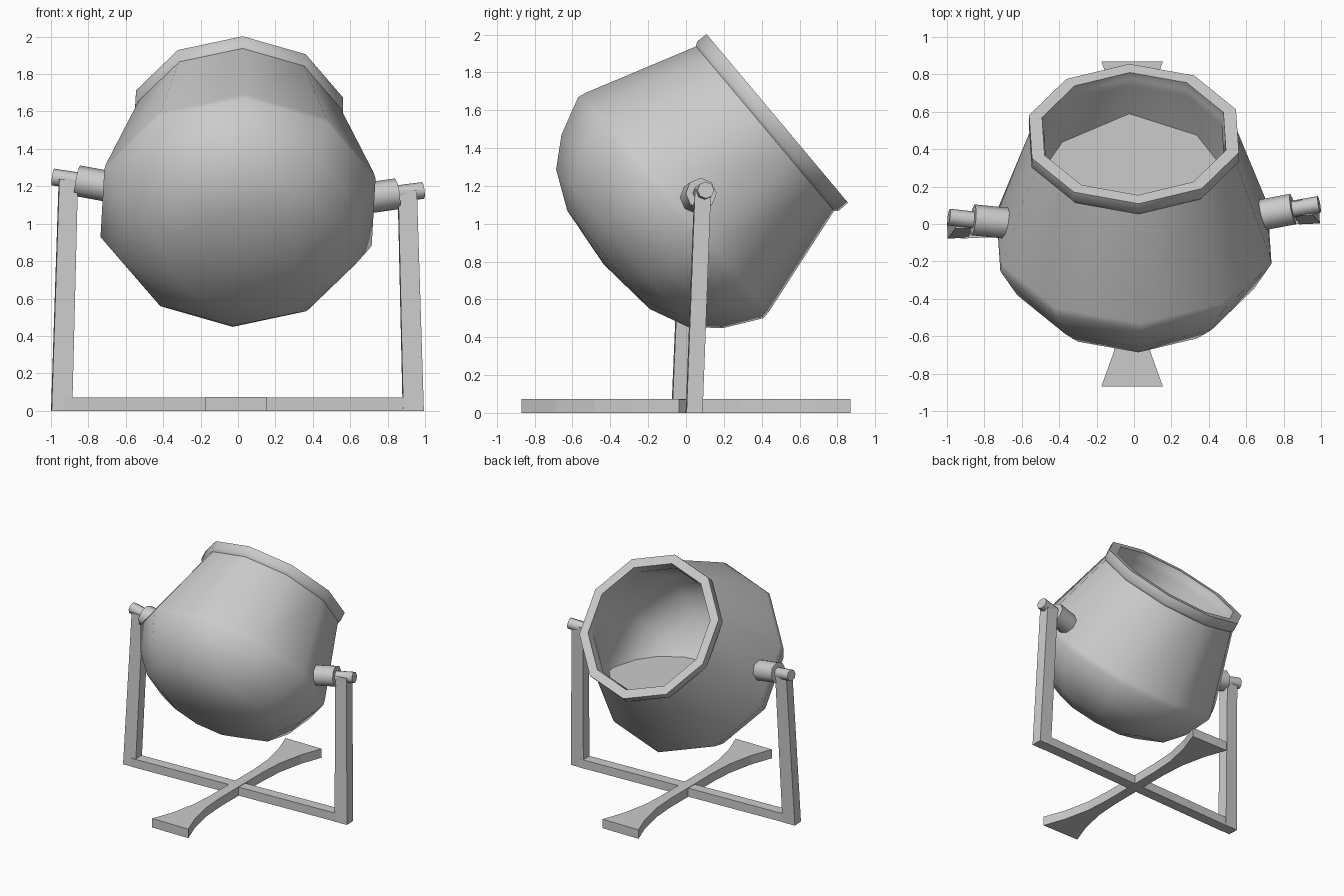
import bpy, bmesh, math
from mathutils import Matrix, Vector

if "Cube" in bpy.data.objects:
    bpy.data.objects.remove(bpy.data.objects["Cube"])

TWIST = math.radians(2.5)


def finish(name, bm, smooth=None):
    bmesh.ops.recalc_face_normals(bm, faces=bm.faces[:])
    me = bpy.data.meshes.new(name)
    bm.to_mesh(me)
    bm.free()
    ob = bpy.data.objects.new(name, me)
    bpy.context.collection.objects.link(ob)
    if smooth:
        bpy.ops.object.select_all(action='DESELECT')
        bpy.context.view_layer.objects.active = ob
        ob.select_set(True)
        bpy.ops.object.shade_smooth_by_angle(angle=math.radians(smooth))
    return ob


def lathe(profile, sides, matrix):
    """Spin (radius, height) points around local z; first vertex column at -y."""
    bm = bmesh.new()
    vs = [bm.verts.new((0, -r, h)) for r, h in profile]
    es = [bm.edges.new(p) for p in zip(vs, vs[1:])]
    bmesh.ops.spin(bm, geom=vs + es, cent=(0, 0, 0), axis=(0, 0, 1),
                   angle=2 * math.pi, steps=sides, use_duplicate=False)
    bmesh.ops.remove_doubles(bm, verts=bm.verts[:], dist=0.0005)
    bm.transform(matrix)
    return bm


def rod(name, p, q, radius, sides=8):
    p, q = Vector(p), Vector(q)
    d = q - p
    bm = bmesh.new()
    m = Matrix.Translation((p + q) / 2) @ d.to_track_quat('Z', 'Y').to_matrix().to_4x4()
    bmesh.ops.create_cone(bm, cap_ends=True, segments=sides, radius1=radius,
                          radius2=radius, depth=d.length, matrix=m)
    return finish(name, bm, 50)


def loft(name, bottom, top):
    """Prism between two matching outlines."""
    bm = bmesh.new()
    b = [bm.verts.new(v) for v in bottom]
    t = [bm.verts.new(v) for v in top]
    bm.faces.new(b)
    bm.faces.new(t)
    n = len(b)
    for i in range(n):
        bm.faces.new((b[i], b[(i + 1) % n], t[(i + 1) % n], t[i]))
    return finish(name, bm)


def rect(c, sx, sy):
    rot = Matrix.Rotation(TWIST, 3, 'Z')
    return [Vector(c) + rot @ Vector((x * sx / 2, y * sy / 2, 0))
            for x, y in ((-1, -1), (1, -1), (1, 1), (-1, 1))]


# Tilted ten-sided pot: outer shell, lip and inner shell
outer = [(0, -.465), (.34, -.43), (.545, -.335), (.667, -.196), (.763, 0),
         (.755, .045), (.568, .65), (.584, .67), (.582, .734)]
inner = [(.51, .734), (.51, .69), (.50, .65), (.69, .03), (.60, -.18),
         (.49, -.29), (.31, -.37), (0, -.40)]
pot_m = (Matrix.Translation((0, -.08, 1.085))
         @ Matrix.Rotation(math.radians(-50), 4, 'X')
         @ Matrix.Rotation(TWIST, 4, 'Z'))
finish("pot", lathe(outer + inner, 10, pot_m), 45)

# Level surface of the contents, cut from the inner shell
bm = lathe(inner, 10, pot_m)
cut = bmesh.ops.bisect_plane(bm, geom=bm.verts[:] + bm.edges[:] + bm.faces[:],
                             plane_co=(0, 0, .89), plane_no=(0, 0, 1))
pts = [g.co.copy() for g in cut['geom_cut'] if isinstance(g, bmesh.types.BMVert)]
bm.free()
mid = sum(pts, Vector()) / len(pts)
pts.sort(key=lambda v: math.atan2(v.y - mid.y, v.x - mid.x))
bm = bmesh.new()
bm.faces.new([bm.verts.new(p) for p in pts])
finish("contents", bm)

# Pivot barrels, pegs and posts on each side
sides = {
    "right": ((.64, .04, 1.13), (.85, .08, 1.16), (.99, .105, 1.178),
              (.937, .043, 0), (.905, .088, 1.18)),
    "left": ((-.64, 0, 1.19), (-.86, .022, 1.23), (-.99, .037, 1.25),
             (-.943, -.033, 0), (-.907, .02, 1.24)),
}
for side, (a, b, c, low, high) in sides.items():
    rod(side + "_pivot", a, b, .083)
    rod(side + "_peg", b, c, .045)
    loft(side + "_post", rect(low, .11, .085), rect(high, .10, .085))

# Base crossbar
loft("crossbar", rect((0, .005, 0), 1.86, .085), rect((0, .005, .07), 1.86, .085))

# Flared foot running front to back
half = [(.87, .165), (.69, .10), (.48, .055), (.28, .042)]
ys = [(-y, w) for y, w in half] + half[::-1]
plan = [(w - .01, y) for y, w in ys] + [(-w - .01, y) for y, w in ys[::-1]]
loft("foot", [(x, y, 0) for x, y in plan], [(x, y, .074) for x, y in plan])
